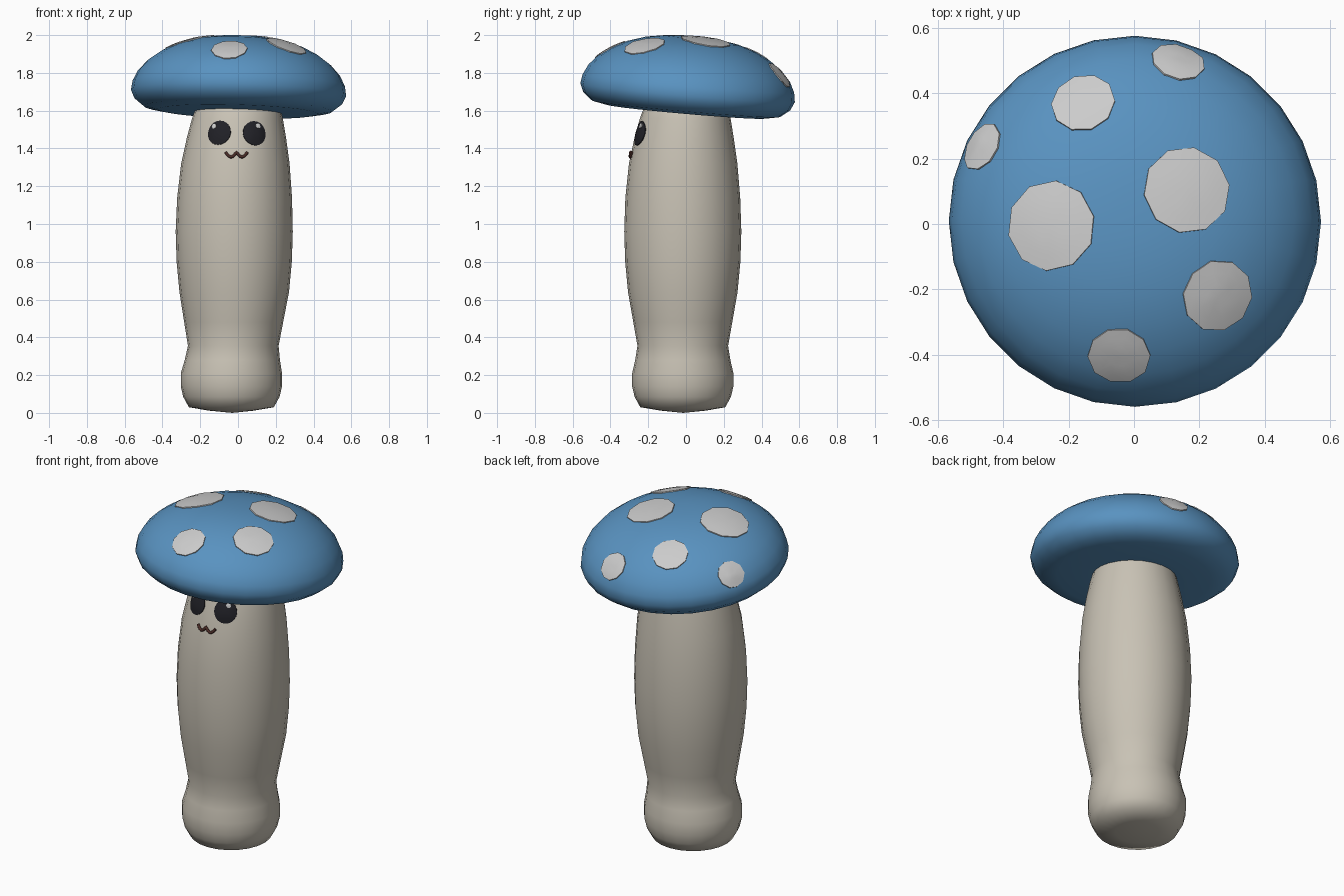
import bpy, math
from mathutils import Vector, Matrix
from mathutils.bvhtree import BVHTree

if "Cube" in bpy.data.objects:
    bpy.data.objects.remove(bpy.data.objects["Cube"])


def material(name, rgb):
    m = bpy.data.materials.new(name)
    m.diffuse_color = (*rgb, 1)
    m.use_nodes = True
    m.node_tree.nodes["Principled BSDF"].inputs["Base Color"].default_value = m.diffuse_color
    return m


BLUE = material("cap_blue", (0.10, 0.29, 0.53))
CREAM = material("stem_cream", (0.58, 0.54, 0.46))
BLACK = material("eye_black", (0.015, 0.015, 0.02))
BROWN = material("mouth_brown", (0.07, 0.025, 0.02))
WHITE = material("spot_white", (0.72, 0.72, 0.73))


def add_mesh(name, verts, faces, mat):
    me = bpy.data.meshes.new(name)
    me.from_pydata(verts, [], faces)
    me.materials.append(mat)
    for p in me.polygons:
        p.use_smooth = True
    ob = bpy.data.objects.new(name, me)
    bpy.context.collection.objects.link(ob)
    return ob


def rings_to_faces(count, n, start=1):
    """Quads between rings of n vertices, plus a fan from vertex 0 to the first ring."""
    faces = [(0, start + (j + 1) % n, start + j) for j in range(n)]
    for i in range(count - 1):
        a, b = start + i * n, start + (i + 1) * n
        faces += [(a + j, a + (j + 1) % n, b + (j + 1) % n, b + j) for j in range(n)]
    return faces


def lathe(name, rows, n, mat, matrix=Matrix()):
    """Rows run bottom to top: (radius, z, centre x, centre y); first and last are poles."""
    def pt(row, a):
        r, z, cx, cy = row
        return matrix @ Vector((cx + r * math.cos(a), cy + r * math.sin(a), z))
    body = rows[1:-1]
    verts = [pt(rows[0], 0)]
    verts += [pt(row, math.tau * j / n) for row in body for j in range(n)]
    verts.append(pt(rows[-1], 0))
    faces = rings_to_faces(len(body), n)
    top, last = len(verts) - 1, len(verts) - 1 - n
    faces += [(top, last + j, last + (j + 1) % n) for j in range(n)]
    return add_mesh(name, verts, faces, mat), BVHTree.FromPolygons(verts, faces)


def patch(name, tree, origin, direction, radius, n, mat, edge=0.006, dome=0.0, turn=0.0):
    """Round patch that hugs the surface hit by a ray."""
    hit, nor, _, _ = tree.ray_cast(Vector(origin), Vector(direction))
    u = nor.cross(Vector((0.0, 0.02, 1.0))).normalized()
    v = nor.cross(u)
    verts = [hit + nor * (edge + dome)]
    for f, lift in ((0.33, edge + dome * 0.9), (0.67, edge + dome * 0.55),
                    (1, edge), (1, -0.006)):
        for j in range(n):
            a = math.tau * j / n + turn
            p = hit + (u * math.cos(a) + v * math.sin(a)) * radius * f
            near = tree.find_nearest(p)[0]
            verts.append(near + nor * lift)
    faces = [tuple(reversed(f)) for f in rings_to_faces(4, n)]
    faces = [tuple(reversed(f)) for f in faces]
    ob = add_mesh(name, verts, faces, mat)
    # make the patch face outward
    if ob.data.polygons[0].normal.dot(nor) < 0:
        ob.data.flip_normals()
    # keep the rim crisp
    for p in list(ob.data.polygons)[-n:]:
        p.use_smooth = False
    return ob


# Stem: slightly bent, bulging shaft with a rounded foot
stem, stem_tree = lathe("stem", [
    (0, 0.0, -0.03, -0.015), (0.12, 0.012, -0.035, -0.015), (0.225, 0.03, -0.035, -0.017),
    (0.255, 0.085, -0.035, -0.017), (0.268, 0.14, -0.035, -0.017), (0.268, 0.21, -0.035, -0.017),
    (0.252, 0.28, -0.03, -0.017), (0.24, 0.355, -0.025, -0.017), (0.262, 0.48, -0.023, -0.017),
    (0.29, 0.64, -0.02, -0.017), (0.305, 0.80, -0.02, -0.017), (0.31, 0.96, -0.02, -0.017),
    (0.304, 1.14, -0.018, -0.017), (0.287, 1.32, -0.014, -0.015), (0.262, 1.46, -0.008, -0.01),
    (0.24, 1.56, -0.003, -0.004), (0.225, 1.61, 0, 0), (0.2, 1.65, 0, 0), (0, 1.66, 0, 0)],
    24, CREAM)
# Cap: tilted dome with rounded rim and closed underside
tilt = (Matrix.Translation((0, 0, 1.6)) @ Matrix.Rotation(math.radians(-5), 4, 'X')
        @ Matrix.Rotation(math.radians(1.7), 4, 'Y'))
cap_profile = [(0, -0.01), (0.25, -0.01), (0.42, -0.005), (0.5, 0.01), (0.55, 0.05), (0.57, 0.095),
               (0.562, 0.145), (0.535, 0.2), (0.485, 0.255), (0.42, 0.302), (0.34, 0.342),
               (0.25, 0.371), (0.15, 0.388), (0.07, 0.394), (0, 0.395)]
cap, cap_tree = lathe("cap", [(r, z, 0, 0) for r, z in cap_profile], 28, BLUE, tilt)

# Cap spots: x, y, radius
spots = [(-0.255, -0.005, 0.14), (0.162, 0.105, 0.135), (-0.157, 0.373, 0.1), (0.257, -0.22, 0.113),
         (-0.046, -0.405, 0.097), (0.135, 0.50, 0.084), (-0.47, 0.24, 0.079)]
for i, (x, y, r) in enumerate(spots):
    patch(f"cap_spot_{i + 1}", cap_tree, (x, y, 3), (0, 0, -1), r, 10, WHITE, turn=i * 0.5)

# Eyes with small highlights
for side, x, z, hx, hz in (("left", -0.1, 1.483, -0.123, 1.515), ("right", 0.088, 1.48, 0.102, 1.517)):
    patch(f"eye_{side}", stem_tree, (x, -2, z), (0, 1, 0), 0.066, 20, BLACK, 0.004, 0.008)
    patch(f"eye_highlight_{side}", stem_tree, (hx, -2, hz), (0, 1, 0), 0.014, 12, WHITE, 0.014, 0.002)

# Mouth: two small arcs as one tube following the stem front
curve = bpy.data.curves.new("mouth", 'CURVE')
curve.dimensions = '3D'
curve.bevel_depth = 0.008
curve.bevel_resolution = 2
curve.use_fill_caps = True
line = curve.splines.new('POLY')
line.points.add(20)
for i, p in enumerate(line.points):
    t = i / 20
    x, z = -0.066 + 0.116 * t, 1.38 - 0.025 * abs(math.sin(math.tau * t))
    hit = stem_tree.ray_cast(Vector((x, -2, z)), Vector((0, 1, 0)))[0]
    p.co = (x, hit.y - 0.004, z, 1)
curve.materials.append(BROWN)
bpy.context.collection.objects.link(bpy.data.objects.new("mouth", curve))
